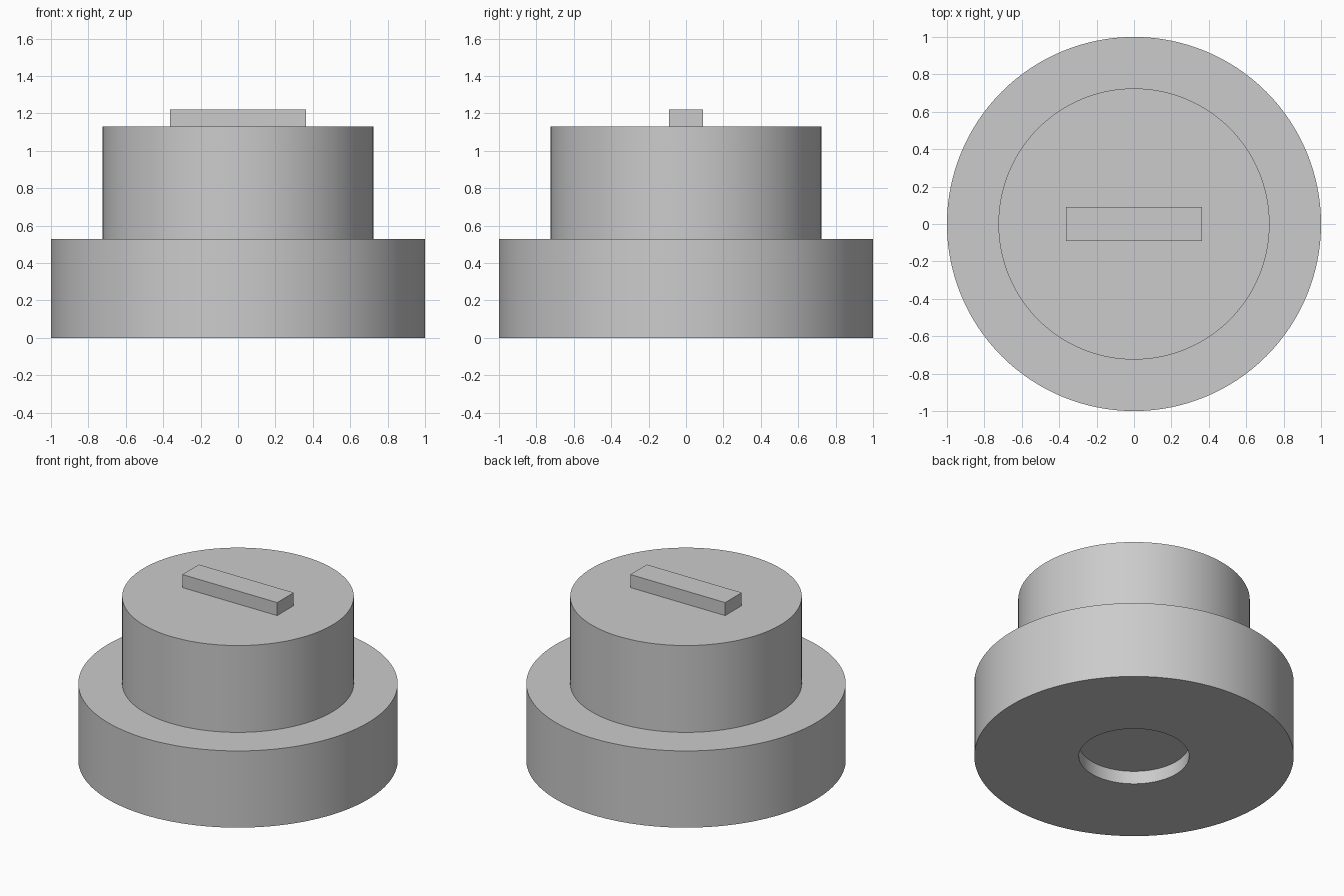
import bpy
import bmesh
import math
from mathutils import Matrix

SEGMENTS = 128
BASE_R, BASE_TOP = 1.0, 0.53
DRUM_R, DRUM_TOP = 0.725, 1.13
RECESS_R, RECESS_DEPTH = 0.345, 0.09
BAR_SIZE = (0.725, 0.18, 0.09)

cube = bpy.data.objects.get("Cube")
if cube:
    bpy.data.objects.remove(cube, do_unlink=True)

grey = bpy.data.materials.new("plain_grey")
grey.use_nodes = True
grey.diffuse_color = (0.6, 0.6, 0.6, 1)
grey.node_tree.nodes["Principled BSDF"].inputs["Base Color"].default_value = grey.diffuse_color


def finish(name, bm):
    bmesh.ops.recalc_face_normals(bm, faces=bm.faces)
    mesh = bpy.data.meshes.new(name)
    bm.to_mesh(mesh)
    bm.free()
    mesh.materials.append(grey)
    obj = bpy.data.objects.new(name, mesh)
    bpy.context.collection.objects.link(obj)
    return obj


def lathe(name, profile):
    """Revolve (radius, height) points around z; both ends lie on the axis."""
    bm = bmesh.new()
    verts = [bm.verts.new((r, 0, z)) for r, z in profile]
    edges = [bm.edges.new(pair) for pair in zip(verts, verts[1:])]
    bmesh.ops.spin(bm, geom=verts + edges, cent=(0, 0, 0), axis=(0, 0, 1),
                   angle=math.tau, steps=SEGMENTS, use_merge=True)
    bmesh.ops.remove_doubles(bm, verts=bm.verts, dist=0.0001)
    return finish(name, bm)


# Wide base and narrower drum, with a shallow round recess underneath
body = lathe("stepped_body", [
    (0, RECESS_DEPTH), (RECESS_R, RECESS_DEPTH), (RECESS_R, 0),
    (BASE_R, 0), (BASE_R, BASE_TOP),
    (DRUM_R, BASE_TOP), (DRUM_R, DRUM_TOP), (0, DRUM_TOP),
])
bpy.ops.object.select_all(action="DESELECT")
body.select_set(True)
bpy.context.view_layer.objects.active = body
bpy.ops.object.shade_smooth_by_angle(angle=math.radians(30))

# Raised bar across the top
bm = bmesh.new()
bmesh.ops.create_cube(bm, size=1, matrix=Matrix.Translation(
    (0, 0, DRUM_TOP + BAR_SIZE[2] / 2)) @ Matrix.Diagonal((*BAR_SIZE, 1)))
finish("top_bar", bm)
